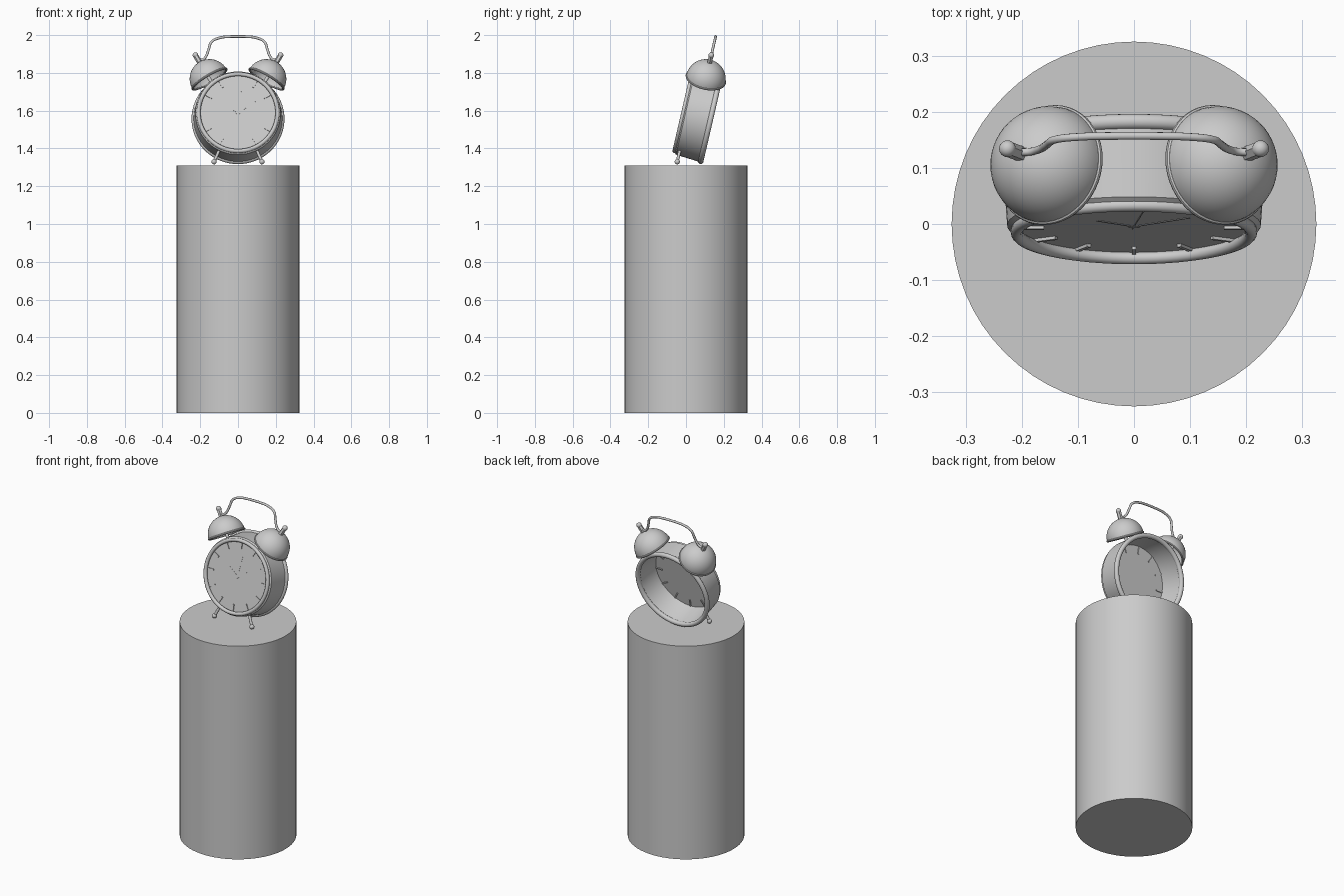
import bpy, bmesh, math
from mathutils import Matrix, Vector

if "Cube" in bpy.data.objects:
    bpy.data.objects.remove(bpy.data.objects["Cube"])

# Clock frame: local x = right, y = depth (front at 0), z = up; leaning back
CLOCK = Matrix.Translation((0, -0.014, 1.59)) @ Matrix.Rotation(math.radians(-13), 4, 'X')


def finish(name, bm, matrix, smooth=True):
    bmesh.ops.recalc_face_normals(bm, faces=bm.faces)
    me = bpy.data.meshes.new(name)
    bm.to_mesh(me)
    bm.free()
    ob = bpy.data.objects.new(name, me)
    bpy.context.collection.objects.link(ob)
    ob.matrix_world = matrix
    if smooth:
        bpy.ops.object.select_all(action='DESELECT')
        ob.select_set(True)
        bpy.context.view_layer.objects.active = ob
        bpy.ops.object.shade_smooth_by_angle(angle=math.radians(35))
    return ob


def lathe(name, profile, matrix, steps=64, closed=True):
    """Revolve (radius, height) points around local z."""
    bm = bmesh.new()
    vs = [bm.verts.new((r, 0, h)) for r, h in profile]
    pairs = list(zip(vs, vs[1:]))
    if closed:
        pairs.append((vs[-1], vs[0]))
    es = [bm.edges.new(p) for p in pairs]
    bmesh.ops.spin(bm, geom=vs + es, cent=(0, 0, 0), axis=(0, 0, 1),
                   angle=math.tau, steps=steps, use_duplicate=False)
    bmesh.ops.remove_doubles(bm, verts=bm.verts, dist=1e-5)
    return finish(name, bm, matrix)


def circle(major, height, r, n=12):
    return [(major + r * math.cos(math.tau * i / n), height + r * math.sin(math.tau * i / n))
            for i in range(n)]


def rod(name, a, b, r, sides=16):
    a, b = Vector(a), Vector(b)
    d = b - a
    bm = bmesh.new()
    bmesh.ops.create_cone(bm, cap_ends=True, segments=sides, radius1=r, radius2=r, depth=d.length)
    m = Matrix.Translation((a + b) / 2) @ d.to_track_quat('Z', 'Y').to_matrix().to_4x4()
    return finish(name, bm, CLOCK @ m)


def ball(name, p, r):
    bm = bmesh.new()
    bmesh.ops.create_uvsphere(bm, u_segments=20, v_segments=12, radius=r)
    return finish(name, bm, CLOCK @ Matrix.Translation(p))


def dial_bar(name, angle, r0, r1, width, y, thick):
    """Bar on the dial, clockwise angle from twelve."""
    bm = bmesh.new()
    bmesh.ops.create_cube(bm, size=1)
    bmesh.ops.scale(bm, verts=bm.verts, vec=(width, thick, r1 - r0))
    bmesh.ops.translate(bm, verts=bm.verts, vec=(0, y, (r0 + r1) / 2))
    return finish(name, bm, CLOCK @ Matrix.Rotation(math.radians(angle), 4, 'Y'), False)


# Pedestal
bm = bmesh.new()
bmesh.ops.create_cone(bm, cap_ends=True, segments=64, radius1=0.325, radius2=0.325, depth=1.31)
finish("pedestal", bm, Matrix.Translation((0, 0, 0.655)))

# Clock case: open-backed shell with front and back rims
DEPTH = CLOCK @ Matrix.Rotation(math.radians(-90), 4, 'X')   # lathe axis -> depth
lathe("case_shell", [(0.212, 0.0), (0.226, 0.012), (0.231, 0.08), (0.236, 0.148),
                     (0.226, 0.148), (0.219, 0.08), (0.204, 0.012)], DEPTH)
lathe("front_rim", circle(0.209, 0.0, 0.011), DEPTH)
lathe("back_rim", circle(0.232, 0.148, 0.014), DEPTH)

# Dial, hour marks and hands
lathe("dial", [(0, 0.010), (0.207, 0.010), (0.207, 0.013), (0, 0.013)], DEPTH, closed=False)
for i in range(12):
    dial_bar(f"hour_mark_{i}", i * 30, 0.16, 0.203, 0.008, 0.0115, 0.014)
dial_bar("hour_hand", -55, -0.01, 0.08, 0.006, 0.010, 0.002)
dial_bar("minute_hand", 55, -0.01, 0.12, 0.005, 0.010, 0.002)
dial_bar("second_hand", 8, -0.02, 0.12, 0.002, 0.010, 0.002)

# Bells, posts and feet on both sides
MID = 0.076
TILT = math.radians(30)
for s, side in ((-1, "left"), (1, "right")):
    base = Vector((s * 0.151, MID, 0.2))
    axis = Vector((s * math.sin(TILT), 0, math.cos(TILT)))
    m = CLOCK @ Matrix.Translation(base) @ Matrix.Rotation(s * TILT, 4, 'Y')
    arc = [math.pi / 2 * i / 12 for i in range(13)]
    dome = [(0.105 * math.cos(a), 0.105 * math.sin(a)) for a in arc]
    inner = [(0.099 * math.cos(a), 0.099 * math.sin(a)) for a in reversed(arc)]
    lathe(f"{side}_bell", dome + inner, m, 48)
    lathe(f"{side}_bell_rim", circle(0.103, 0.0, 0.006, 10), m, 48)
    rod(f"{side}_bell_stem", base - axis * 0.025, base + axis * 0.11, 0.009)
    rod(f"{side}_bell_post", base + axis * 0.1, base + axis * 0.148, 0.014, 6)
    ball(f"{side}_bell_knob", base + axis * 0.149, 0.015)
    foot = (s * 0.127, 0.027, -0.261)
    rod(f"{side}_leg", (s * 0.1, 0.027, -0.2), foot, 0.008)
    ball(f"{side}_foot", foot, 0.014)

# Carrying handle
half = [(0.21, 0.303), (0.185, 0.306), (0.168, 0.326), (0.155, 0.362),
        (0.14, 0.402), (0.095, 0.424), (0.045, 0.43)]
pts = [(-x, z) for x, z in half] + [(0, 0.431)] + [p for p in reversed(half)]
cu = bpy.data.curves.new("handle", 'CURVE')
cu.dimensions = '3D'
cu.bevel_depth = 0.007
cu.bevel_resolution = 3
cu.resolution_u = 6
cu.use_fill_caps = True
sp = cu.splines.new('BEZIER')
sp.bezier_points.add(len(pts) - 1)
for bp, (x, z) in zip(sp.bezier_points, pts):
    bp.co = (x, MID, z)
    bp.handle_left_type = bp.handle_right_type = 'AUTO'
handle = bpy.data.objects.new("handle", cu)
bpy.context.collection.objects.link(handle)
handle.matrix_world = CLOCK
